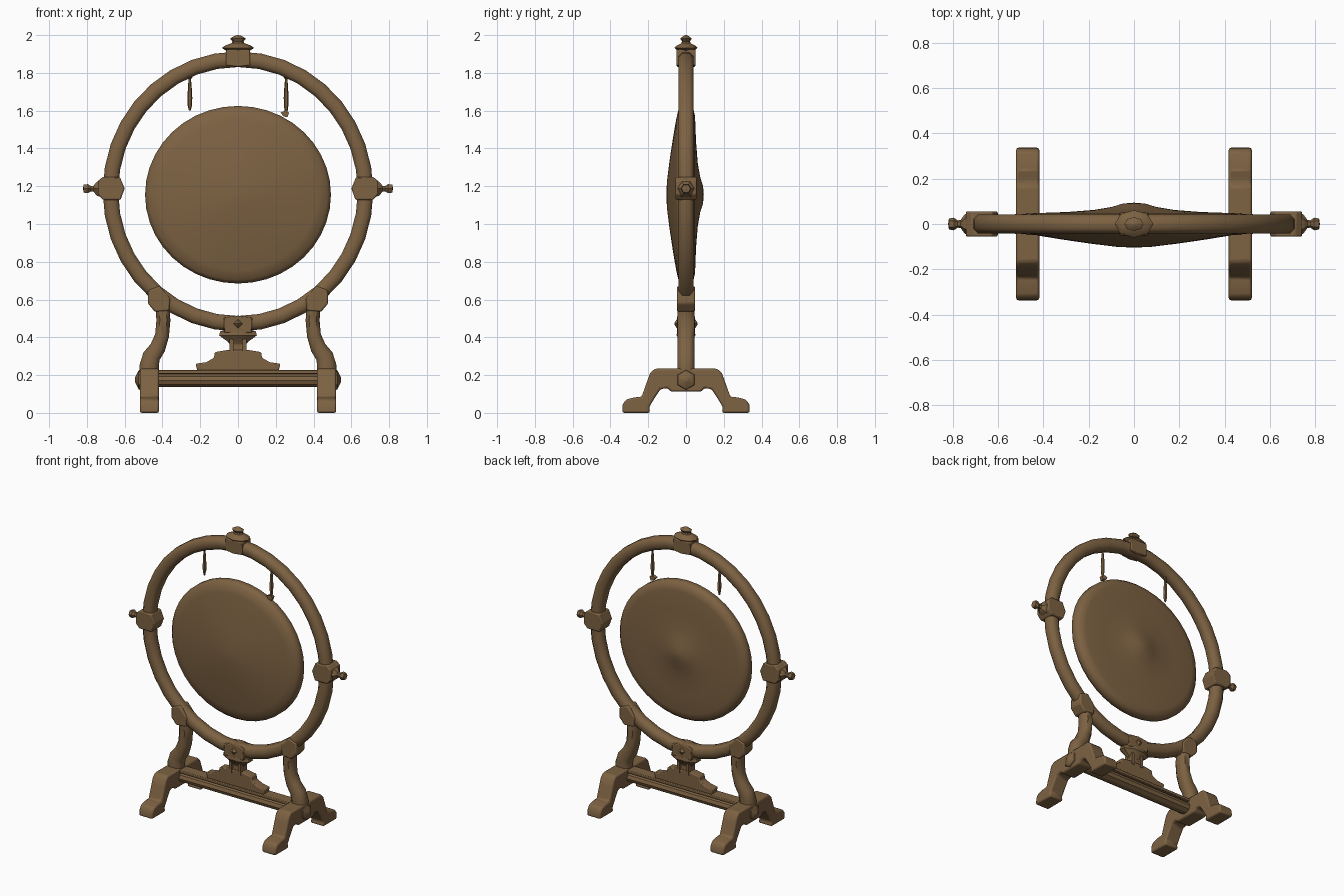
import bpy, bmesh, math
from mathutils import Vector

if "Cube" in bpy.data.objects:
    bpy.data.objects.remove(bpy.data.objects["Cube"])

wood = bpy.data.materials.new("brown wood")
wood.diffuse_color = (0.205, 0.122, 0.055, 1)
wood.use_nodes = True
wood.node_tree.nodes["Principled BSDF"].inputs["Base Color"].default_value = wood.diffuse_color


def finish(name, bm, bevel=0.0, angle=40):
    bmesh.ops.recalc_face_normals(bm, faces=bm.faces)
    me = bpy.data.meshes.new(name)
    bm.to_mesh(me)
    bm.free()
    ob = bpy.data.objects.new(name, me)
    bpy.context.collection.objects.link(ob)
    me.materials.append(wood)
    if bevel:
        mod = ob.modifiers.new("soft edges", 'BEVEL')
        mod.width = bevel
        mod.segments = 2
        mod.limit_method = 'ANGLE'
        mod.angle_limit = math.radians(40)
    bpy.ops.object.select_all(action='DESELECT')
    ob.select_set(True)
    bpy.context.view_layer.objects.active = ob
    bpy.ops.object.shade_smooth_by_angle(angle=math.radians(angle))
    return ob


def bridge(bm, rings, closed=False):
    """Skin a list of equal vertex loops."""
    n = len(rings[0])
    last = len(rings) if closed else len(rings) - 1
    for i in range(last):
        a, b = rings[i], rings[(i + 1) % len(rings)]
        for j in range(n):
            k = (j + 1) % n
            bm.faces.new((a[j], a[k], b[k], b[j]))
    if not closed:
        bm.faces.new(rings[0])
        bm.faces.new(rings[-1])


def sweep(name, path, depth, closed=False, angle=40, mirror=1):
    """Octagonal bar along (x, z, half width) points; depth is half size in y."""
    bm = bmesh.new()
    rings, n = [], len(path)
    for i, (x, z, w) in enumerate(path):
        p = path[(i - 1) % n] if closed or i > 0 else path[i]
        q = path[(i + 1) % n] if closed or i < n - 1 else path[i]
        t = Vector((q[0] - p[0], q[1] - p[1])).normalized()
        nx, nz = t.y, -t.x
        sec = [(1, .5), (.5, 1), (-.5, 1), (-1, .5), (-1, -.5), (-.5, -1), (.5, -1), (1, -.5)]
        rings.append([bm.verts.new((mirror * (x + nx * w * a), b * depth, z + nz * w * a))
                      for a, b in sec])
    bridge(bm, rings, closed)
    return finish(name, bm, angle=angle)


def prism(name, pts, place, lo, hi, bevel=0.0):
    """Extrude an outline; place(u, v, d) gives the 3D position."""
    bm = bmesh.new()
    bridge(bm, [[bm.verts.new(place(u, v, d)) for u, v in pts] for d in (lo, hi)])
    return finish(name, bm, bevel, 35)


def lathe(name, prof, segs, place, angle=30, turn=0.0):
    """Revolve (radius, height) points; place(a, b, h) gives the 3D position."""
    bm = bmesh.new()
    rings = []
    for r, h in prof:
        rings.append([bm.verts.new(place(r * math.cos(turn + 2 * math.pi * j / segs),
                                         r * math.sin(turn + 2 * math.pi * j / segs), h))
                      for j in range(segs)])
    bridge(bm, rings)
    return finish(name, bm, angle=angle)


def xz(u, v, d):
    return (u, d, v)


# Round frame
sweep("round_frame", [(0.675 * math.cos(2 * math.pi * i / 36),
                       1.172 + 0.70 * math.sin(2 * math.pi * i / 36), 0.041)
                      for i in range(36)], 0.041, closed=True, angle=50)

# Gong disc, domed in front, with a raised boss at the back
lathe("gong", [(.004, -.104), (.15, -.101), (.4, -.086), (.65, -.068), (.85, -.052), (.96, -.04),
               (1, -.018), (1, .018), (.96, .04), (.88, .048), (.6, .053), (.36, .062),
               (.2, .075), (.1, .09), (.004, .094)], 40,
      lambda a, b, h: (0.492 * a, h, 1.155 + 0.47 * b), 50)

# Top collar and finial
prism("top_collar", [(-.065, 1.84), (0, 1.832), (.065, 1.84), (.062, 1.925), (-.062, 1.925)],
      xz, -.05, .05, 0.006)
lathe("top_finial", [(.055, 1.89), (.06, 1.915), (.085, 1.932), (.068, 1.945), (.034, 1.957),
                     (.03, 1.967), (.042, 1.982), (.02, 1.995), (.004, 2.0)], 8,
      lambda a, b, h: (a, 0.72 * b, h))

for s, side in ((-1, "left"), (1, "right")):
    # Side clamp and its knob
    prism(side + "_clamp", [(s * x, z) for x, z in
                            [(.60, 1.188), (.625, 1.248), (.715, 1.25), (.742, 1.228),
                             (.742, 1.158), (.715, 1.128), (.622, 1.128)]], xz, -.055, .055, 0.006)
    lathe(side + "_knob", [(.05, .73), (.042, .748), (.018, .765), (.016, .778), (.028, .795),
                           (.024, .817), (.004, .82)], 6,
          lambda a, b, h: (s * h, a, 1.187 + b))

    # Hanger cord
    lathe(side + "_hanger", [(.005, 1.60 if s < 0 else 1.575), (.012, 1.63), (.013, 1.67), (.009, 1.74),
                             (.006, 1.765), (.018, 1.785), (.015, 1.81)], 6,
          lambda a, b, h: (s * 0.255 + a, b, h))
    if s > 0:
        prism("right_hanger_eye", [(.225, 1.59), (.25, 1.60), (.27, 1.59), (.262, 1.565), (.24, 1.57)],
              xz, -.012, .012)

    # Curved upright with its collar on the frame
    sweep(side + "_upright", [(.425, .63, .040), (.40, .56, .037), (.395, .49, .037), (.402, .41, .037),
                              (.425, .345, .042), (.458, .30, .047), (.47, .25, .051),
                              (.47, .18, .05)], 0.045, angle=50, mirror=s)
    prism(side + "_upright_collar", [(s * x, z) for x, z in
                                     [(.358, .605), (.415, .672), (.475, .65), (.478, .58),
                                      (.44, .535), (.365, .54)]], xz, -.048, .048, 0.008)

    # Arched foot, mirrored front to back
    half = [(.08, .112), (.10, .132), (.135, .125), (.165, .08), (.195, .03), (.19, 0), (.337, 0),
            (.335, .045), (.318, .07), (.275, .082), (.235, .085), (.205, .17), (.19, .21),
            (.165, .234)]
    outline = half + [(-y, z) for y, z in reversed(half)]
    prism(side + "_foot", outline, lambda u, v, d: (s * d, u, v), .418, .52, 0.01)

    # Pointed cap where the crossbar passes through the foot
    lathe(side + "_bar_cap", [(.055, .515), (.05, .526), (.012, .545)], 6,
          lambda a, b, h: (s * h, a, .175 + b), turn=math.pi / 6)

# Crossbar: rounded rail under a flat board
lathe("crossbar", [(.046, -.44), (.046, .44)], 10, lambda a, b, h: (h, a, .172 + .8 * b))
prism("crossbar_board", [(-.44, .207), (.44, .207), (.44, .226), (-.44, .226)], xz, -.04, .04, 0.004)

# Stepped ornament on the crossbar, with a square keyhole post
step = [(.215, .222), (.225, .26), (.17, .268), (.128, .29), (.122, .322), (.06, .332)]
prism("stepped_ornament", step + [(-x, z) for x, z in reversed(step)], xz, -.03, .03, 0.006)
for x in (-.034, .034):
    prism("ornament_post", [(x - .01, .31), (x + .01, .31), (x + .01, .39), (x - .01, .39)],
          xz, -.035, .035)
prism("ornament_post_core", [(-.028, .30), (.028, .30), (.028, .39), (-.028, .39)], xz, -.02, .02)

# Flared bracket and block joining the post to the frame
lathe("flared_bracket", [(.045, .362), (.06, .378), (.108, .41), (.102, .432), (.075, .44)], 8,
      lambda a, b, h: (a, 0.5 * b, h), turn=math.pi / 8)
prism("frame_block", [(-.072, .425), (.072, .425), (.076, .505), (0, .515), (-.076, .505)],
      xz, -.047, .047, 0.005)
for s in (-1, 1):
    lathe("block_stud", [(.03, .04), (.022, .05), (.004, .062)], 4,
          lambda a, b, h: (a, s * h, .472 + b))
